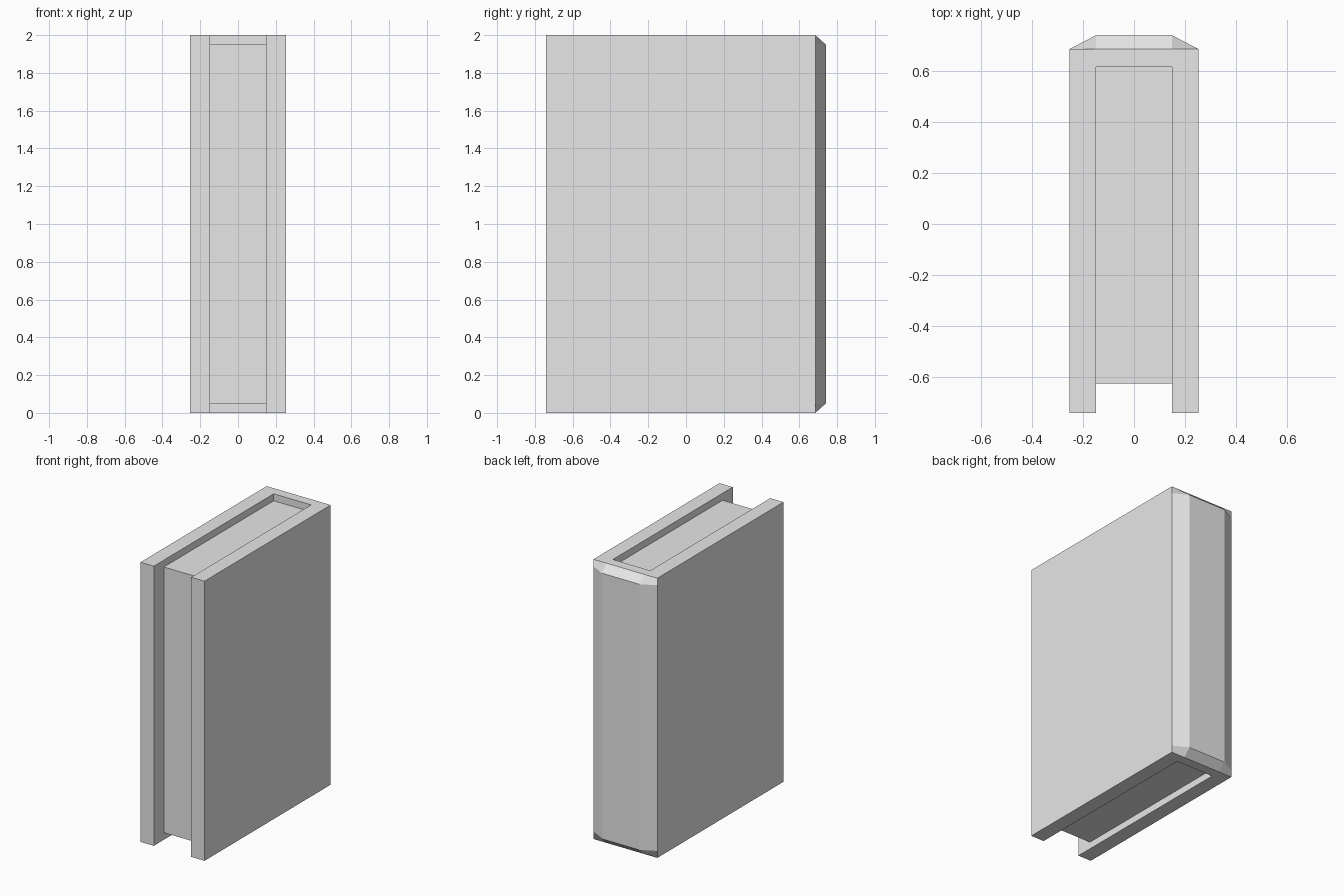
import bpy
import bmesh

if "Cube" in bpy.data.objects:
    bpy.data.objects.remove(bpy.data.objects["Cube"], do_unlink=True)

# Overall sizes
HALF_W, PAGE_W = 0.253, 0.148
FRONT, BACK, SPINE = -0.74, 0.685, 0.74
PAGE_FRONT, PAGE_BACK = -0.625, 0.615
HEIGHT, INSET = 2.0, 0.05

grey = bpy.data.materials.new("plain grey")
grey.use_nodes = True
color = (0.8, 0.8, 0.8, 1)
grey.diffuse_color = color
grey.node_tree.nodes["Principled BSDF"].inputs["Base Color"].default_value = color


def make_object(name, bm):
    bmesh.ops.remove_doubles(bm, verts=bm.verts, dist=0.0001)
    bmesh.ops.recalc_face_normals(bm, faces=bm.faces)
    mesh = bpy.data.meshes.new(name)
    bm.to_mesh(mesh)
    bm.free()
    mesh.materials.append(grey)
    obj = bpy.data.objects.new(name, mesh)
    bpy.context.collection.objects.link(obj)
    return obj


def extrude_up(bm, outline, low, high):
    base = bm.faces.new([bm.verts.new((x, y, low)) for x, y in outline])
    result = bmesh.ops.extrude_face_region(bm, geom=[base], use_keep_orig=True)
    top = [v for v in result["geom"] if isinstance(v, bmesh.types.BMVert)]
    bmesh.ops.translate(bm, verts=top, vec=(0, 0, high - low))


# Cover: a U-shaped wrap, its back closed by a raised spine panel
bm = bmesh.new()
half = [(PAGE_W, PAGE_BACK), (PAGE_W, FRONT), (HALF_W, FRONT), (HALF_W, BACK)]
extrude_up(bm, half + [(-x, y) for x, y in reversed(half)], 0, HEIGHT)
back = [f for f in bm.faces if f.calc_center_median().y > BACK - 0.01]
bmesh.ops.delete(bm, geom=back, context="FACES_ONLY")

xs = (-HALF_W, -PAGE_W, PAGE_W, HALF_W)
zs = (0, INSET, HEIGHT - INSET, HEIGHT)
grid = [[bm.verts.new((x, SPINE if i in (1, 2) and k in (1, 2) else BACK, z))
         for k, z in enumerate(zs)] for i, x in enumerate(xs)]
for i in range(3):
    for k in range(3):
        bm.faces.new((grid[i][k], grid[i + 1][k], grid[i + 1][k + 1], grid[i][k + 1]))
make_object("cover", bm)

# Page block, recessed between the covers
bm = bmesh.new()
extrude_up(bm, [(-PAGE_W, PAGE_FRONT), (PAGE_W, PAGE_FRONT),
                (PAGE_W, PAGE_BACK), (-PAGE_W, PAGE_BACK)], INSET, HEIGHT - INSET)
make_object("pages", bm)
